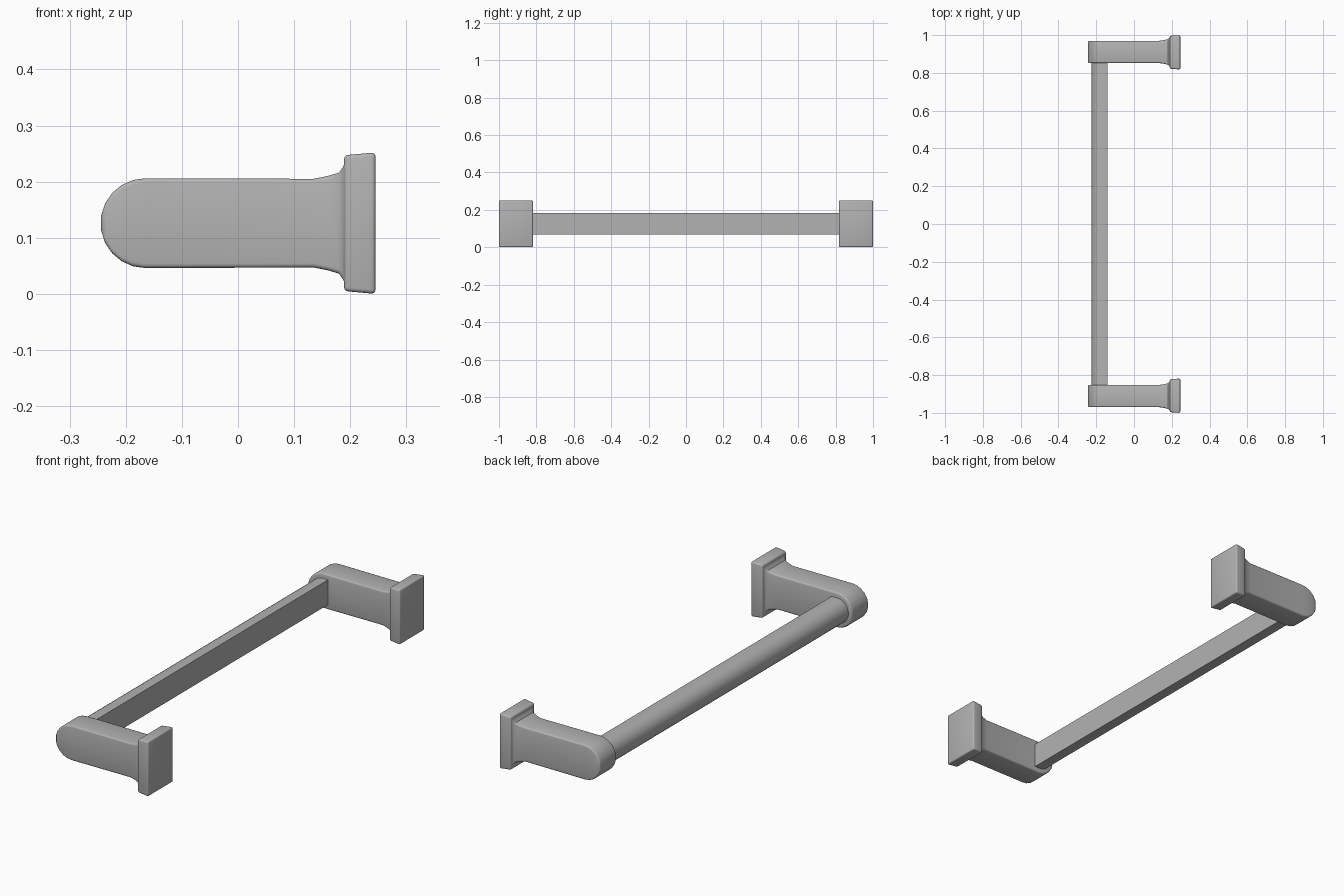
import bpy, bmesh, math

if "Cube" in bpy.data.objects:
    bpy.data.objects.remove(bpy.data.objects["Cube"], do_unlink=True)

metal = bpy.data.materials.new("satin_grey")
metal.use_nodes = True
grey = (0.45, 0.45, 0.45, 1)
metal.diffuse_color = grey
metal.node_tree.nodes["Principled BSDF"].inputs["Base Color"].default_value = grey

MID_Z = 0.126


def loft(name, rings, bevel=0):
    """Skin matching rings of points, cap both ends, round the sharp edges."""
    bm = bmesh.new()
    loops = [[bm.verts.new(p) for p in ring] for ring in rings]
    n = len(loops[0])
    for a, b in zip(loops, loops[1:]):
        for i in range(n):
            j = (i + 1) % n
            bm.faces.new((a[i], a[j], b[j], b[i]))
    bm.faces.new(loops[0])
    bm.faces.new(loops[-1])
    bmesh.ops.recalc_face_normals(bm, faces=bm.faces)
    mesh = bpy.data.meshes.new(name)
    bm.to_mesh(mesh)
    bm.free()
    obj = bpy.data.objects.new(name, mesh)
    bpy.context.collection.objects.link(obj)
    mesh.materials.append(metal)
    bpy.ops.object.select_all(action='DESELECT')
    obj.select_set(True)
    bpy.context.view_layer.objects.active = obj
    if bevel:
        mod = obj.modifiers.new("rounded_edges", 'BEVEL')
        mod.width = bevel
        mod.segments = 3
        mod.limit_method = 'ANGLE'
        mod.angle_limit = math.radians(50)
        bpy.ops.object.modifier_apply(modifier=mod.name)
    bpy.ops.object.shade_smooth_by_angle(angle=math.radians(35))
    return obj


def rect(x, y, half_y, half_z):
    return [(x, y + sy * half_y, MID_Z + sz * half_z)
            for sy, sz in ((-1, -1), (1, -1), (1, 1), (-1, 1))]


# Arm: rounded nose, straight body, flare into the wall plate
nose = [(-0.165 - 0.08 * math.cos(a), 0.08 * math.sin(a))
        for a in (math.radians(d) for d in (10, 26, 42, 58, 74, 90))]
arm = [(x, 0.059, h) for x, h in nose]
arm += [(0.135, 0.059, 0.079), (0.16, 0.063, 0.084),
        (0.18, 0.068, 0.09), (0.187, 0.073, 0.1), (0.192, 0.08, 0.112)]

for side, label in ((-1, "front"), (1, "back")):
    loft(label + "_arm", [rect(x, side * 0.911, w, h) for x, w, h in arm], 0.013)
    loft(label + "_wall_plate",
         [rect(0.189, side * 0.909, 0.087, 0.121),
          rect(0.245, side * 0.909, 0.091, 0.126)], 0.007)

# Rail: half-round section, flat towards the wall
section = [(-0.141, MID_Z - 0.057), (-0.141, MID_Z + 0.057)]
section += [(-0.168 - 0.057 * math.sin(math.radians(d)),
             MID_Z + 0.057 * math.cos(math.radians(d))) for d in range(0, 181, 12)]
loft("rail", [[(x, y, z) for x, z in section] for y in (-0.87, 0.87)])
